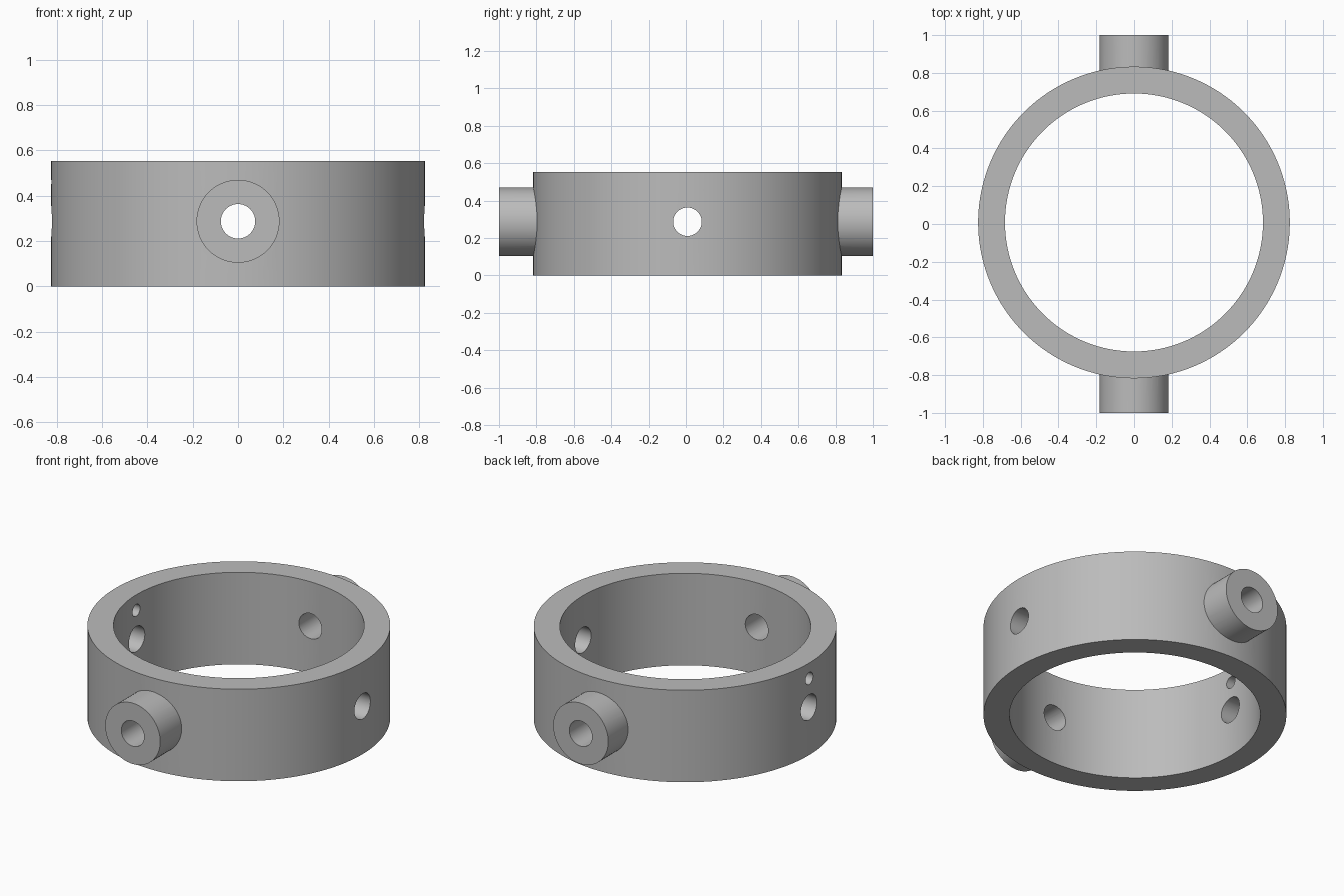
import bpy
import math

cube = bpy.data.objects.get("Cube")
if cube:
    bpy.data.objects.remove(cube, do_unlink=True)

HEIGHT = 0.553
RING_Y = 0.008          # the ring sits slightly behind the boss midpoint
OUTER, INNER = 0.825, 0.683
BOSS_R, BORE_R, PIN_R = 0.183, 0.076, 0.036
MID_Z = 0.287

grey = bpy.data.materials.new("plain_grey")
grey.use_nodes = True
colour = (0.5, 0.5, 0.5, 1)
grey.diffuse_color = colour
grey.node_tree.nodes["Principled BSDF"].inputs["Base Color"].default_value = colour


def cylinder(name, radius, depth, centre, axis="Z", sides=64):
    turn = {"X": (0, math.pi / 2, 0), "Y": (math.pi / 2, 0, 0), "Z": (0, 0, 0)}[axis]
    bpy.ops.mesh.primitive_cylinder_add(vertices=sides, radius=radius, depth=depth,
                                        location=centre, rotation=turn)
    obj = bpy.context.object
    obj.name = name
    obj.data.materials.append(grey)
    return obj


def combine(target, other, operation):
    mod = target.modifiers.new(operation.title(), "BOOLEAN")
    mod.operation, mod.solver, mod.object = operation, "EXACT", other
    bpy.context.view_layer.objects.active = target
    bpy.ops.object.modifier_apply(modifier=mod.name)
    bpy.data.objects.remove(other, do_unlink=True)


# Ring body with the two bosses fused on, front and back
collar = cylinder("collar_ring", OUTER, HEIGHT, (0, RING_Y, HEIGHT / 2), sides=160)
for side, name in ((-1, "front_boss"), (1, "back_boss")):
    boss = cylinder(name, BOSS_R, 0.25, (0, side * 0.875, MID_Z), "Y")
    combine(collar, boss, "UNION")

# Central opening, cross bores, and the small pin hole on one side
cutters = [
    cylinder("opening_cutter", INNER, 2, (0, RING_Y, MID_Z), sides=160),
    cylinder("boss_bore_cutter", BORE_R, 2.4, (0, 0, MID_Z), "Y", 48),
    cylinder("side_bore_cutter", BORE_R, 2.4, (0, RING_Y, MID_Z), "X", 48),
    cylinder("pin_hole_cutter", PIN_R, 0.6, (-0.75, RING_Y, 0.46), "X", 32),
]
for cutter in cutters:
    cutter.hide_render = True
    combine(collar, cutter, "DIFFERENCE")

# Smooth walls with crisp rims
bpy.ops.object.select_all(action="DESELECT")
collar.select_set(True)
bpy.context.view_layer.objects.active = collar
bpy.ops.object.shade_smooth_by_angle(angle=math.radians(25))
